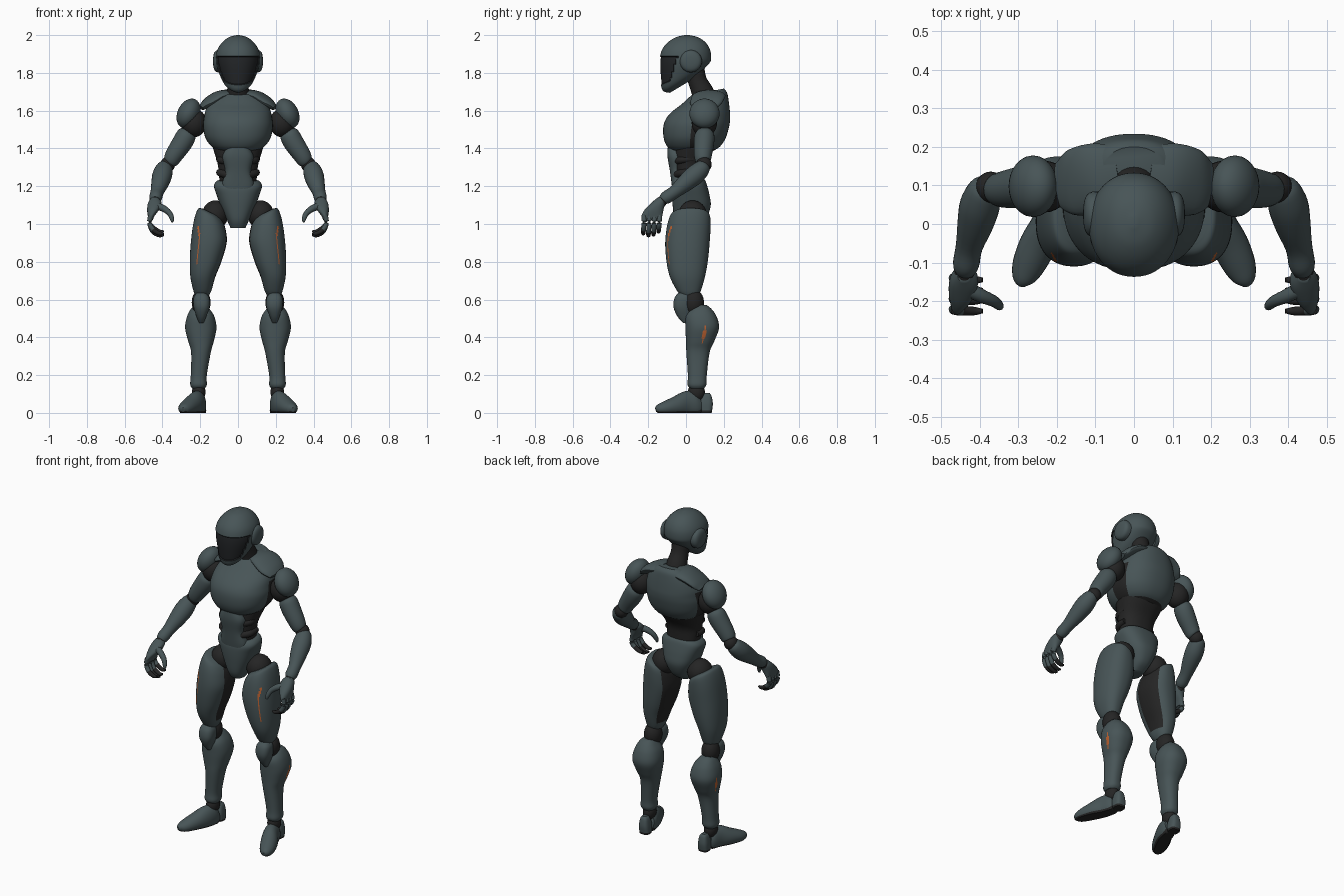
import bpy, bmesh, math
from mathutils import Vector

if "Cube" in bpy.data.objects:
    bpy.data.objects.remove(bpy.data.objects["Cube"])


def material(name, colour):
    mat = bpy.data.materials.new(name)
    mat.use_nodes = True
    mat.diffuse_color = (*colour, 1)
    bsdf = next(n for n in mat.node_tree.nodes if n.type == "BSDF_PRINCIPLED")
    bsdf.inputs["Base Color"].default_value = (*colour, 1)
    bsdf.inputs["Roughness"].default_value = .6
    return mat


ARMOUR, JOINT, VISOR, ACCENT = range(4)
MATERIALS = [material("slate armour", (.064, .09, .095)),
             material("dark joint", (.018, .018, .018)),
             material("black visor", (.016, .018, .02)),
             material("orange accent", (.5, .12, .03))]


def smooth_rows(rows, steps):
    """Catmull-Rom interpolation between rows of numbers."""
    out = []
    for i in range(len(rows) - 1):
        a, b, c, d = (rows[max(0, min(len(rows) - 1, i + k))] for k in (-1, 0, 1, 2))
        for s in range(steps):
            t = s / steps
            out.append([.5 * (2 * q + (r - p) * t + (2 * p - 5 * q + 4 * r - w) * t * t
                              + (3 * q - p - 3 * r + w) * t ** 3)
                        for p, q, r, w in zip(a, b, c, d)])
    return out + [list(rows[-1])]


def finish(name, bm, mirror):
    bmesh.ops.recalc_face_normals(bm, faces=bm.faces)
    mesh = bpy.data.meshes.new(name)
    bm.to_mesh(mesh)
    bm.free()
    for mat in MATERIALS:
        mesh.materials.append(mat)
    obj = bpy.data.objects.new(name, mesh)
    bpy.context.collection.objects.link(obj)
    bpy.ops.object.select_all(action="DESELECT")
    obj.select_set(True)
    bpy.context.view_layer.objects.active = obj
    bpy.ops.object.shade_smooth_by_angle(angle=math.radians(40))
    if mirror:
        obj.modifiers.new("Mirror", "MIRROR")


def skin(name, rings, mat, rule, steps, mirror, recess=0):
    """Join rings into a capped tube; rule(row, angle) may pick another colour."""
    bm = bmesh.new()
    loops = [[bm.verts.new(p) for p in ring] for ring in rings]
    count = len(loops[0])
    picked = []
    for i in range(len(loops) - 1):
        for j in range(count):
            k = (j + 1) % count
            f = bm.faces.new((loops[i][j], loops[i][k], loops[i + 1][k], loops[i + 1][j]))
            angle = ((j + .5) / count * 360 + 180) % 360 - 180
            special = rule((i + .5) / steps, angle) if rule else None
            f.material_index = mat if special is None else special
            if special is not None:
                picked.append(f)
    for loop in (loops[0], loops[-1]):
        bm.faces.new(loop).material_index = mat
    bmesh.ops.recalc_face_normals(bm, faces=bm.faces)
    if recess:
        bmesh.ops.inset_region(bm, faces=picked, thickness=.004, depth=-recess)
    finish(name, bm, mirror)


def power(v, n):
    return math.copysign(abs(v) ** (2 / n), v)


def loft(name, rows, mat=ARMOUR, rule=None, mirror=True, n=2.3, segs=40, steps=5, recess=0):
    """Stack level rings; row = z, x0, x1, y0, y1, slope along y, slope along x."""
    rows = [tuple(r) + (0,) * (7 - len(r)) for r in rows]
    rings = []
    for z, x0, x1, y0, y1, sy, sx in smooth_rows(rows, steps):
        ring = []
        for j in range(segs):
            a = math.tau * j / segs
            dx = (x1 - x0) / 2 * power(math.sin(a), n)
            dy = -(y1 - y0) / 2 * power(math.cos(a), n)
            ring.append(((x0 + x1) / 2 + dx, (y0 + y1) / 2 + dy, z + sy * dy + sx * dx))
        rings.append(ring)
    skin(name, rings, mat, rule, steps, mirror, recess)


def centred(name, rows, **options):
    """Loft whose rows give one half width: z, half width, y0, y1, slope."""
    loft(name, [(r[0], -r[1], *r[1:]) for r in rows], mirror=False, **options)


def limb(name, rows, mat=ARMOUR, rule=None, mirror=True, segs=24, steps=4):
    """Sweep ellipses along a path; row = x, y, z, side radius, other radius."""
    rows = smooth_rows([tuple(r) if len(r) == 5 else (*r, r[3]) for r in rows], steps)
    rings = []
    for i, row in enumerate(rows):
        before, after = rows[max(i - 1, 0)], rows[min(i + 1, len(rows) - 1)]
        along = (Vector(after[:3]) - Vector(before[:3])).normalized()
        side = along.cross((0, 0, 1))
        side = side.normalized() if side.length > .05 else Vector((1, 0, 0))
        up = side.cross(along).normalized()
        ring = []
        for j in range(segs):
            a = math.tau * j / segs
            p = Vector(row[:3]) + side * row[3] * math.cos(a) + up * row[4] * math.sin(a)
            p.z = max(p.z, 0)
            ring.append(p)
        rings.append(ring)
    skin(name, rings, mat, rule, steps, mirror)


def ball(name, centre, radii, mat=JOINT, tilt=0):
    bm = bmesh.new()
    bmesh.ops.create_uvsphere(bm, u_segments=28, v_segments=16, radius=1)
    c, s = math.cos(tilt), math.sin(tilt)
    for v in bm.verts:
        x, y, z = (p * r for p, r in zip(v.co, radii))
        v.co = Vector(centre) + Vector((c * x + s * z, y, c * z - s * x))
    for f in bm.faces:
        f.material_index = mat
    finish(name, bm, True)


# Head: helmet with recessed visor, ear discs, neck
centred("helmet", [(1.735, .035, -.085, .05, .6), (1.765, .08, -.125, .095, .5),
                   (1.82, .106, -.138, .125, .25), (1.87, .117, -.14, .133, .05),
                   (1.92, .11, -.128, .128), (1.96, .085, -.098, .105),
                   (1.988, .05, -.055, .065), (2, .008, -.008, .018)],
        rule=lambda u, a: VISOR if 1.4 < u < 3.4 and abs(a) < 44 + 9 * u else None,
        segs=72, n=2.1, recess=.005)
limb("ear_disc", [(.09, .025, 1.862, .06), (.112, .025, 1.862, .058),
                  (.124, .025, 1.862, .048), (.13, .025, 1.862, .03),
                  (.132, .025, 1.862, .008)])
limb("neck", [(0, .1, 1.62, .07), (0, .09, 1.69, .06), (0, .06, 1.76, .05),
              (0, .04, 1.84, .055)], JOINT, mirror=False)


# Torso: chest shell over dark core, abdomen plate, pelvis
def chest_colour(u, a):
    return JOINT if 82 < abs(a) < 115 and u < 4.6 or abs(a) > 95 and u < .6 else None


centred("chest", [(1.385, .1, -.07, .14), (1.41, .14, -.1, .18), (1.455, .172, -.118, .21),
                  (1.515, .184, -.12, .228), (1.56, .18, -.104, .234),
                  (1.6, .172, -.068, .232), (1.645, .15, -.025, .225, .1),
                  (1.68, .12, .01, .217, .15), (1.7, .085, .03, .2, .2)],
        rule=chest_colour, segs=60)
limb("collar_flap", [(.04, .13, 1.685, .075, .025), (.1, .12, 1.675, .09, .03),
                     (.16, .105, 1.64, .085, .027), (.195, .1, 1.615, .06, .015)])
centred("core", [(1.12, .085, -.03, .09), (1.25, .1, -.055, .09), (1.32, .108, -.065, .1),
                 (1.4, .132, -.065, .15), (1.5, .16, -.05, .19)], mat=JOINT)
centred("abdomen_plate", [(1.17, .075, -.07, 0), (1.21, .085, -.076, .02),
                          (1.28, .068, -.085, .01), (1.36, .082, -.098, .02),
                          (1.42, .045, -.095, 0)], n=2.8)
for z in (1.26, 1.33):
    limb("side_rib", [(.05, -.05, z, .02), (.092, -.02, z + .01, .02),
                      (.098, .04, z + .015, .016)], JOINT)
centred("pelvis", [(.98, .04, -.04, .05), (1.02, .058, -.06, .1), (1.09, .09, -.07, .13),
                   (1.15, .112, -.074, .125), (1.2, .127, -.072, .11, .1),
                   (1.225, .115, -.06, .1, .1), (1.232, .095, -.045, .09, .1)], n=2.5)
ball("hip_joint", (.12, .035, 1.05), (.07, .075, .075))


# Legs: thigh with dark inner panel and zigzag accent, knee, calf, ankle
def thigh_colour(u, a):
    if 2.1 < u < 4.2 and abs(a - 29 - 24 * max(0, 2.7 - u)) < 2.6:
        return ACCENT
    return JOINT if -140 < a < -68 and .3 < u < 5.6 else None


def calf_colour(u, a):
    return ACCENT if abs(a - 98) < 6 - 8 * abs(u - 3.5) else None


loft("thigh", [(1.06, .1, .19, -.05, .1, 0, .5), (1.045, .08, .213, -.08, .125, 0, .5),
               (.99, .065, .235, -.1, .13, 0, .25), (.9, .06, .25, -.11, .125),
               (.8, .088, .255, -.103, .115), (.72, .12, .252, -.085, .1),
               (.65, .14, .237, -.05, .08), (.62, .155, .225, -.025, .065)],
     rule=thigh_colour, segs=90, steps=6)
ball("knee_joint", (.195, .04, .585), (.05, .055, .07))
loft("kneecap", [(.64, .175, .215, -.035, .02), (.61, .152, .235, -.06, .03),
                 (.56, .15, .235, -.066, .03), (.51, .168, .22, -.045, .03),
                 (.475, .182, .206, -.015, .03)], n=2.6)
loft("calf", [(.57, .17, .23, .05, .11), (.55, .15, .25, .025, .135),
              (.51, .125, .27, -.002, .162), (.45, .114, .28, -.003, .175),
              (.38, .128, .264, 0, .15), (.32, .144, .248, .002, .125),
              (.2, .165, .25, .01, .11), (.15, .165, .253, .008, .108),
              (.13, .175, .243, .02, .095)], rule=calf_colour, segs=90)
ball("ankle_joint", (.208, .055, .11), (.036, .045, .05))
limb("foot", [(.2, .075, .05, .03, .05), (.207, .05, .045, .04, .07),
              (.222, 0, .045, .045, .07), (.25, -.055, .035, .048, .052),
              (.275, -.11, .025, .042, .037), (.288, -.145, .02, .028, .025),
              (.291, -.16, .016, .01, .012)],
     rule=lambda u, a: JOINT if abs(a + 90) < 55 else None)
loft("heel", [(.012, .168, .232, .075, .138), (.05, .17, .232, .07, .142),
              (.09, .178, .225, .085, .135), (.105, .19, .215, .095, .125)], n=3)
loft("heel_sole", [(0, .17, .23, .077, .136), (.012, .168, .232, .075, .138)], JOINT, n=3)

# Arms: shoulder pad over ball joint, upper arm, elbow, forearm
ball("shoulder_joint", (.232, .097, 1.535), (.066, .067, .075))
ball("shoulder_pad", (.262, .098, 1.585), (.058, .08, .083), ARMOUR, -.45)
limb("upper_arm", [(.262, .098, 1.49, .04), (.273, .098, 1.47, .052),
                   (.295, .095, 1.43, .054), (.335, .09, 1.37, .048),
                   (.355, .09, 1.335, .041), (.362, .092, 1.325, .03)])
ball("elbow_joint", (.372, .095, 1.315), (.039, .041, .041))
limb("forearm", [(.383, .105, 1.315, .026), (.388, .09, 1.3, .042), (.4, .05, 1.262, .052),
                 (.412, 0, 1.22, .047), (.428, -.06, 1.17, .035),
                 (.436, -.105, 1.14, .034), (.438, -.125, 1.125, .025)])

# Hands: palm, four curled fingers with dark tips, thumb
ball("wrist_joint", (.44, -.13, 1.118), (.028, .028, .028))
loft("palm", [(1.14, .425, .458, -.15, -.115), (1.115, .405, .475, -.18, -.11),
              (1.08, .415, .481, -.215, -.118), (1.045, .44, .478, -.235, -.125),
              (1.02, .452, .473, -.23, -.13)])
for i, finger in enumerate(("index", "middle", "ring", "little")):
    y = -.222 + i * .027
    drop = (0, .01, .006, -.01)[i]
    limb(finger + "_finger", [(.462, y, 1.045, .014), (.468, y, 1.005, .013),
                              (.45, y - .003, .97 - drop, .013),
                              (.415, y - .004, .95 - drop, .011),
                              (.393, y - .004, .953 - drop, .006)], JOINT, segs=14,
         rule=lambda u, a: ARMOUR if u < 2 else None)
limb("thumb", [(.44, -.165, 1.095, .02), (.4, -.185, 1.085, .018),
               (.365, -.2, 1.06, .015), (.35, -.212, 1.03, .012),
               (.348, -.217, 1.01, .006)], segs=14)
